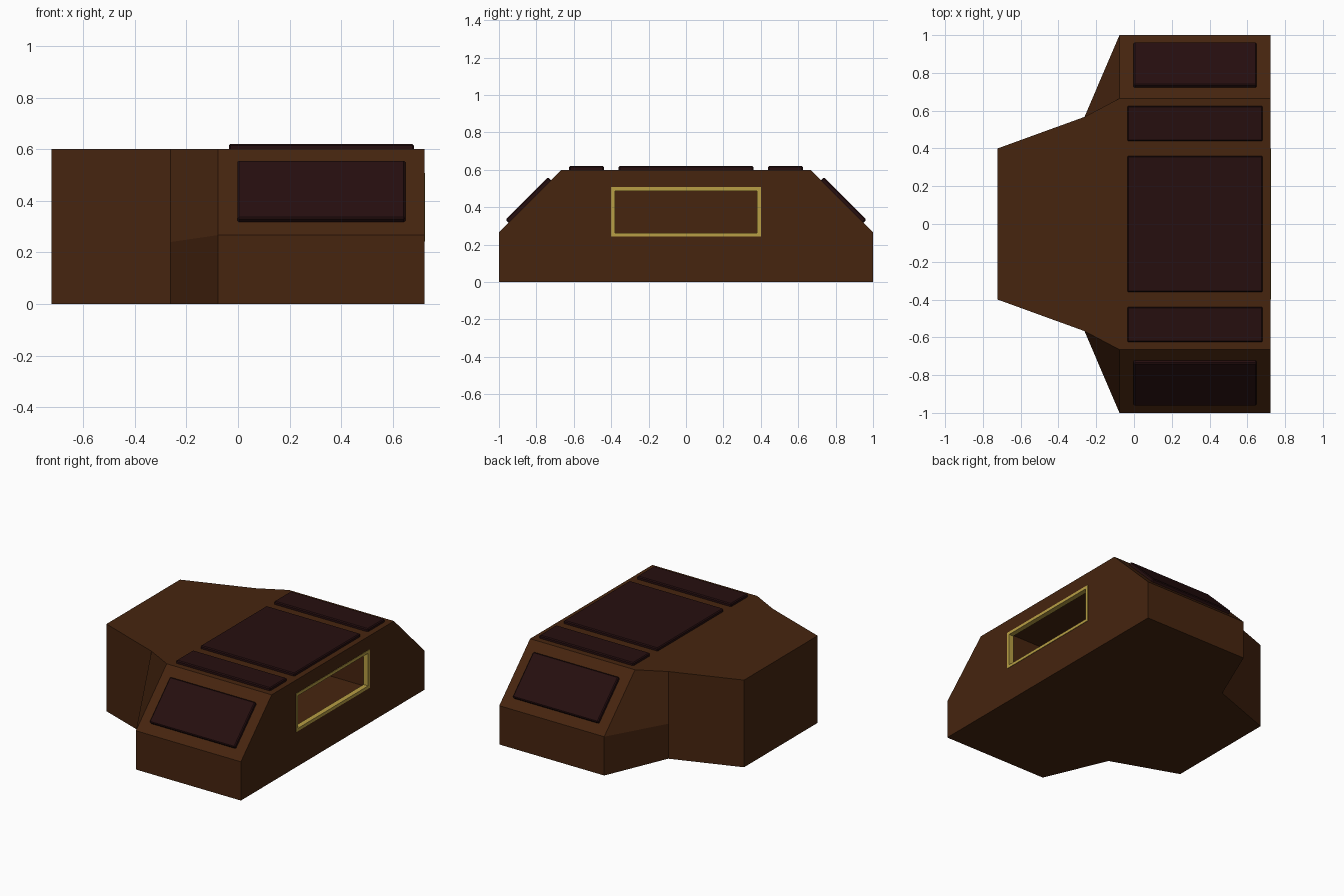
import bpy, bmesh, math
from mathutils import Matrix

if "Cube" in bpy.data.objects:
    bpy.data.objects.remove(bpy.data.objects["Cube"])


def material(name, rgb):
    m = bpy.data.materials.new(name)
    m.diffuse_color = (*rgb, 1)
    m.use_nodes = True
    m.node_tree.nodes["Principled BSDF"].inputs["Base Color"].default_value = m.diffuse_color
    return m


BROWN = material("dark brown", (0.061, 0.018, 0.0048))
PLUM = material("dark plum", (0.019, 0.0045, 0.0048))
GOLD = material("old gold", (0.48, 0.345, 0.058))


def make_object(name, bm, mat):
    bmesh.ops.recalc_face_normals(bm, faces=bm.faces[:])
    me = bpy.data.meshes.new(name)
    bm.to_mesh(me)
    bm.free()
    me.materials.append(mat)
    ob = bpy.data.objects.new(name, me)
    bpy.context.collection.objects.link(ob)
    return ob


def box(name, size, loc, mat, tilt=0.0, bevel=0.0):
    bm = bmesh.new()
    bmesh.ops.create_cube(bm, size=1)
    bmesh.ops.scale(bm, vec=size, verts=bm.verts[:])
    if bevel:
        bmesh.ops.bevel(bm, geom=bm.edges[:], offset=bevel, segments=1, affect='EDGES')
    bmesh.ops.transform(bm, matrix=Matrix.Translation(loc) @ Matrix.Rotation(tilt, 4, 'X'),
                        verts=bm.verts[:])
    return make_object(name, bm, mat)


# Hull: three stacked outlines (base, shoulder, roof), mirrored across y
BACK = 0.722
levels = [
    [(-0.722, 0.4, 0), (-0.262, 0.567, 0), (-0.077, 1, 0), (BACK, 1, 0)],
    [(-0.722, 0.4, 0.24), (-0.262, 0.567, 0.24), (-0.077, 1, 0.267), (BACK, 1, 0.267)],
    [(-0.722, 0.4, 0.6), (-0.262, 0.567, 0.6), (-0.077, 0.665, 0.6), (BACK, 0.665, 0.6)],
]
bm = bmesh.new()
rings = []
for half in levels:
    outline = half + [(x, -y, z) for x, y, z in reversed(half)]
    rings.append([bm.verts.new(p) for p in outline])
bm.faces.new(rings[0])
bm.faces.new(rings[2])
for low, high in zip(rings, rings[1:]):
    for i in range(8):
        j = (i + 1) % 8
        bm.faces.new((low[i], low[j], high[j], high[i]))
hull = make_object("hull", bm, BROWN)

# Rear opening: deep rectangular recess cut into the back
WY, Z0, Z1 = 0.4, 0.243, 0.507
cutter = box("opening_cutter", (0.6, 2 * WY, Z1 - Z0), (BACK - 0.2, 0, (Z0 + Z1) / 2), BROWN)
cutter.hide_render = True
mod = hull.modifiers.new("opening", 'BOOLEAN')
mod.operation = 'DIFFERENCE'
mod.solver = 'EXACT'
mod.object = cutter
bpy.context.view_layer.objects.active = hull
bpy.ops.object.modifier_apply(modifier=mod.name)
bpy.data.objects.remove(cutter)

# Gold frame around the opening
T, D = 0.02, 0.035
fx = BACK + 0.003 - D / 2
for label, z in (("bottom", Z0 + T / 2), ("top", Z1 - T / 2)):
    box("frame_" + label, (D, 2 * WY, T), (fx, 0, z), GOLD)
for label, s in (("left", -1), ("right", 1)):
    box("frame_" + label, (D, T, Z1 - Z0 - 2 * T), (fx, s * (WY - T / 2), (Z0 + Z1) / 2), GOLD)

# Roof panels
box("roof_panel_middle", (0.717, 0.72, 0.04), (0.323, 0, 0.6), PLUM, bevel=0.006)
tilt = math.atan2(0.333, 0.335)
for label, s in (("left", -1), ("right", 1)):
    box("roof_panel_" + label, (0.717, 0.185, 0.04), (0.323, s * 0.532, 0.6), PLUM, bevel=0.006)
    # Sloped shoulder panels
    box("shoulder_panel_" + label, (0.65, 0.32, 0.04), (0.323, s * 0.837, 0.432), PLUM,
        tilt=-s * tilt, bevel=0.006)
